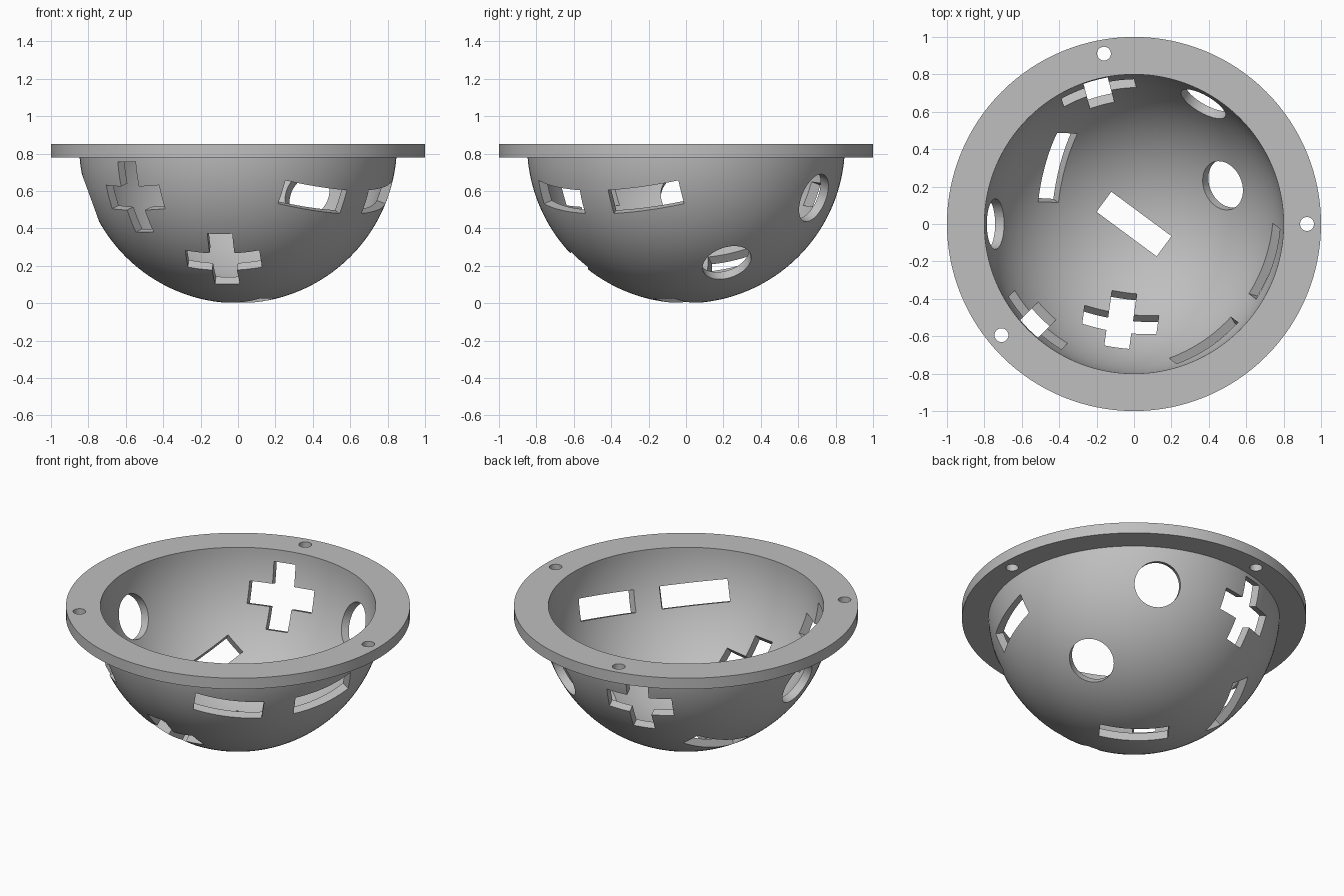
import bpy, bmesh
from math import sin, cos, pi, radians, sqrt
from mathutils import Matrix, Vector

if "Cube" in bpy.data.objects:
    bpy.data.objects.remove(bpy.data.objects["Cube"], do_unlink=True)

OUTER, INNER, RIM, TOP, FLANGE_Z = 0.85, 0.80, 1.0, 0.85, 0.78
CENTRE = Vector((0, 0, TOP))

grey = bpy.data.materials.new("plain_grey")
grey.use_nodes = True
grey.diffuse_color = (0.52, 0.52, 0.52, 1)
grey.node_tree.nodes["Principled BSDF"].inputs["Base Color"].default_value = grey.diffuse_color


def add_object(name, bm):
    bmesh.ops.recalc_face_normals(bm, faces=bm.faces)
    mesh = bpy.data.meshes.new(name)
    bm.to_mesh(mesh)
    bm.free()
    mesh.materials.append(grey)
    obj = bpy.data.objects.new(name, mesh)
    bpy.context.collection.objects.link(obj)
    return obj


def arc(radius, z_end, steps=40):
    """Quarter circle profile from the bottom pole up to height z_end."""
    end = pi / 2 - (0 if z_end >= TOP else (pi / 2 - sqrt_angle(radius, z_end)))
    return [(radius * sin(end * i / steps), TOP - radius * cos(end * i / steps))
            for i in range(steps + 1)]


def sqrt_angle(radius, z):
    """Angle between straight down and the point of the circle at height z, minus none."""
    return Vector((TOP - z, sqrt(radius ** 2 - (TOP - z) ** 2))).angle(Vector((1, 0)))


def prism(bm, outline, matrix, low, high):
    """Extruded outline, placed by a matrix, used as a cutter."""
    bottom = [bm.verts.new(matrix @ Vector((x, y, low))) for x, y in outline]
    top = [bm.verts.new(matrix @ Vector((x, y, high))) for x, y in outline]
    bm.faces.new(bottom[::-1])
    bm.faces.new(top)
    n = len(outline)
    for i in range(n):
        j = (i + 1) % n
        bm.faces.new((bottom[i], bottom[j], top[j], top[i]))


def on_sphere(azimuth, elevation, tilt):
    """Frame at the bowl centre: x along the parallel, y up the meridian, z outward."""
    a, e = radians(azimuth), radians(elevation)
    east = Vector((-sin(a), cos(a), 0))
    up = Vector((-sin(e) * cos(a), -sin(e) * sin(a), cos(e)))
    frame = Matrix((east, up, east.cross(up))).transposed().to_4x4()
    return Matrix.Translation(CENTRE) @ frame @ Matrix.Rotation(radians(tilt), 4, 'Z')


def circle(radius, n=48):
    return [(radius * cos(2 * pi * i / n), radius * sin(2 * pi * i / n)) for i in range(n)]


# Hemispherical shell with a flat flange, turned from one profile
profile = arc(OUTER, FLANGE_Z) + [(RIM, FLANGE_Z), (RIM, TOP)] + arc(INNER, TOP)[::-1]
bm = bmesh.new()
verts = [bm.verts.new((r, 0, z)) for r, z in profile]
edges = [bm.edges.new(pair) for pair in zip(verts, verts[1:])]
bmesh.ops.spin(bm, geom=verts + edges, cent=(0, 0, 0), axis=(0, 0, 1),
               angle=2 * pi, steps=128, use_duplicate=False)
bmesh.ops.remove_doubles(bm, verts=bm.verts, dist=0.0005)
bowl = add_object("flanged_bowl", bm)

# Shaped openings: outline, azimuth, elevation, tilt
L, W = 0.2, 0.067
bar = [(-L, -W), (L, -W), (L, W), (-L, W)]
cross = [(-L, -W), (-W, -W), (-W, -L), (W, -L), (W, -W), (L, -W),
         (L, W), (W, W), (W, L), (-W, L), (-W, W), (-L, W)]
disc = circle(0.135)
openings = [
    (cross, 262, -48, 0), (cross, 225, -20, 0), (cross, 105, -20, 0),
    (bar, -59, -20, -8), (bar, -16, -20, 8), (bar, 143.6, -49, -27), (bar, 0, -90, -53.5),
    (disc, 180, -20, 0), (disc, 60, -20, 0), (disc, 23.4, -49, 0),
]
bm = bmesh.new()
for outline, azimuth, elevation, tilt in openings:
    prism(bm, outline, on_sphere(azimuth, elevation, tilt), 0.68, 0.93)

# Screw holes through the flange
for azimuth in (0, 100, 220):
    a = radians(azimuth)
    place = Matrix.Translation((0.925 * cos(a), 0.925 * sin(a), 0))
    prism(bm, circle(0.037, 32), place, FLANGE_Z - 0.05, TOP + 0.05)
cutter = add_object("opening_cutter", bm)
cutter.hide_render = True

# Cut the openings, then drop the cutter
cut = bowl.modifiers.new("openings", 'BOOLEAN')
cut.operation = 'DIFFERENCE'
cut.solver = 'EXACT'
cut.object = cutter
bpy.ops.object.select_all(action='DESELECT')
bowl.select_set(True)
bpy.context.view_layer.objects.active = bowl
bpy.ops.object.modifier_apply(modifier=cut.name)
bpy.data.objects.remove(cutter, do_unlink=True)
bpy.ops.object.shade_smooth_by_angle(angle=radians(30))
